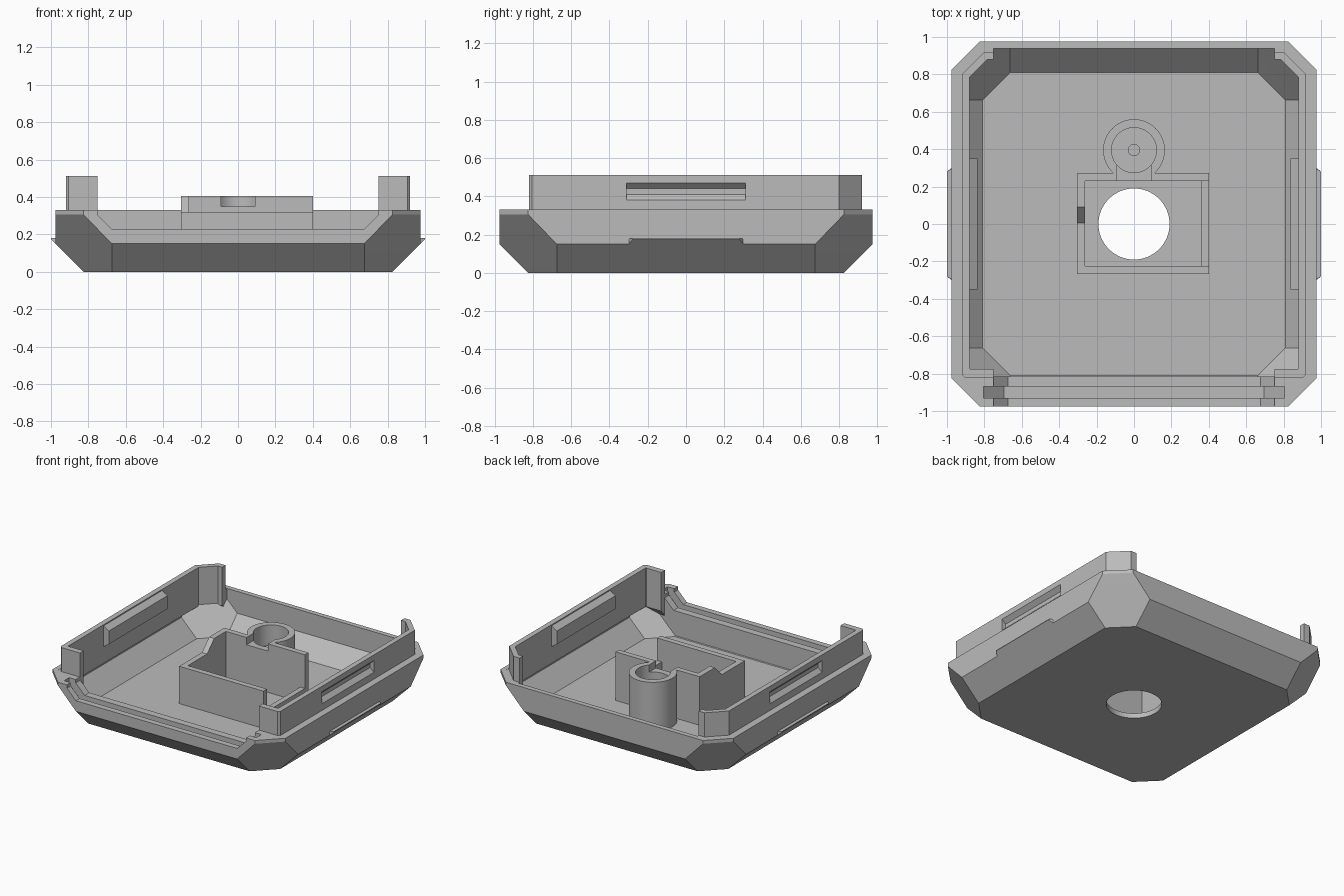
import bpy, bmesh, math
from mathutils import Vector

cube = bpy.data.objects.get("Cube")
if cube:
    bpy.data.objects.remove(cube, do_unlink=True)

grey = bpy.data.materials.new("plain_grey")
grey.use_nodes = True
COLOUR = (0.5, 0.5, 0.5, 1)
grey.diffuse_color = COLOUR
grey.node_tree.nodes["Principled BSDF"].inputs["Base Color"].default_value = COLOUR


def finish(name, bm):
    bmesh.ops.recalc_face_normals(bm, faces=bm.faces)
    mesh = bpy.data.meshes.new(name)
    bm.to_mesh(mesh)
    bm.free()
    mesh.materials.append(grey)
    obj = bpy.data.objects.new(name, mesh)
    bpy.context.collection.objects.link(obj)
    return obj


def loft(name, rings):
    """Closed solid through matching rings of points."""
    bm = bmesh.new()
    loops = [[bm.verts.new(p) for p in ring] for ring in rings]
    n = len(loops[0])
    for low, high in zip(loops, loops[1:]):
        for i in range(n):
            j = (i + 1) % n
            bm.faces.new((low[i], low[j], high[j], high[i]))
    bm.faces.new(loops[0])
    bm.faces.new(loops[-1])
    return finish(name, bm)


def octagon(h, c, z):
    k = h - c
    return [(h, -k, z), (h, k, z), (k, h, z), (-k, h, z),
            (-h, k, z), (-h, -k, z), (-k, -h, z), (k, -h, z)]


def box(name, x0, x1, y0, y1, z0, z1):
    return loft(name, [[(x0, y0, z), (x1, y0, z), (x1, y1, z), (x0, y1, z)] for z in (z0, z1)])


def along_y(name, outline, y0, y1):
    return loft(name, [[(x, y, z) for x, z in outline] for y in (y0, y1)])


def cylinder(name, r, x, y, z0, z1):
    ring = [(x + r * math.cos(t * math.tau / 64), y + r * math.sin(t * math.tau / 64)) for t in range(64)]
    return loft(name, [[(a, b, z) for a, b in ring] for z in (z0, z1)])


def wall_strip(name, outer, inner, z_outer, z_inner, top):
    """Wall between two footprint paths, with a sloping underside."""
    bm = bmesh.new()
    rows = []
    for o, i in zip(outer, inner):
        pts = ((*o, z_outer), (*o, top), (*i, top), (*i, z_inner))
        rows.append([bm.verts.new(p) for p in pts])
    for a, b in zip(rows, rows[1:]):
        for k in range(4):
            m = (k + 1) % 4
            bm.faces.new((a[k], a[m], b[m], b[k]))
    bm.faces.new(rows[0])
    bm.faces.new(rows[-1])
    return finish(name, bm)


def apply(obj, mod):
    bpy.context.view_layer.objects.active = obj
    bpy.ops.object.modifier_apply(modifier=mod.name)


def combine(obj, other, operation="DIFFERENCE", keep=False):
    mod = obj.modifiers.new("bool", "BOOLEAN")
    mod.operation = operation
    mod.solver = "EXACT"
    mod.object = other
    apply(obj, mod)
    if not keep:
        bpy.data.objects.remove(other, do_unlink=True)


def mirror(obj):
    apply(obj, obj.modifiers.new("mirror", "MIRROR"))


def outer_body(name):
    return loft(name, [octagon(.825, .15, 0), octagon(.975, .3, .15),
                       octagon(.975, .15, .305), octagon(.975, .15, .33)])


# Tray shell with chamfered corners and a hollow inside
tray = outer_body("tray_shell")
limit = outer_body("limit")
combine(tray, loft("cavity", [octagon(.81, .148, .0375), octagon(.9375, .275, .165),
                              octagon(.9375, .128, .312), octagon(.9375, .128, .4)]))

# Thick front sill, kept within the body
sill = box("front_sill", -.96, .96, -1, -.815, .02, .33)
combine(sill, limit, "INTERSECT", keep=True)
combine(tray, sill, "UNION")

# Front opening and the panel groove inside it
opening = [(-.75, .4), (-.75, .305), (-.675, .23), (.675, .23), (.75, .305), (.75, .4)]
groove = [(-.805, .4), (-.805, .285), (-.695, .175), (.695, .175), (.805, .285), (.805, .4)]
combine(tray, along_y("cut_opening", opening, -1.1, -.79))
combine(tray, along_y("cut_groove", groove, -.93, -.87))

# Round floor hole
combine(tray, cylinder("cut_hole", .19, 0, 0, -.1, .1))

# Raised side lips with returns at both ends
lip_outer = [(.75, -.82), (.905, -.82), (.92, -.805), (.92, .8), (.8, .92), (.75, .92)]
lip_inner = [(.75, -.775), (.875, -.775), (.88, -.77), (.88, .785), (.785, .88), (.75, .88)]
base_outer = [(.75, -.82), (.95, -.82), (.95, -.805), (.95, .825), (.825, .95), (.75, .95)]
lip = wall_strip("side_lips", lip_outer, lip_inner, .3, .3, .512)
base = wall_strip("lip_bases", base_outer, lip_inner, .165, .22, .329)
combine(base, limit, "INTERSECT")

# Snap recess outside each lip, with its matching rib inside
recess = [(.93, .37), (.93, .48), (.89, .44), (.89, .41)]
combine(lip, along_y("cut_recess", recess, -.31, .31))
rib = along_y("snap_ribs", [(.882, .345), (.882, .505), (.837, .475), (.837, .375)], -.35, .35)

# Small finger catch on each side
catch = loft("finger_catches", [
    [(.97, y, .145), (.975, y, .15), (.975, y, .18), (.97, y, .18)] if end else
    [(.97, y, .145), (.975, y, .15), (1, y, .175), (1, y, .18), (.97, y, .18)]
    for y, end in ((-.28, False), (.28, False))])
for v in catch.data.vertices:
    if v.co.x < .98:
        v.co.y *= 1.07
for part in (lip, base, rib, catch):
    mirror(part)

# Open compartment in the middle
FLOOR = .03
back = box("compartment_back_wall", -.305, .4, .23, .272, FLOOR, .405)
box("compartment_front_wall", -.305, .4, -.268, -.225, FLOOR, .32)
box("compartment_low_wall", .36, .4, -.225, .23, FLOOR, .15)
side = [(-.225, FLOOR), (.23, FLOOR), (.23, .405), (.09, .405), (.005, .32), (-.225, .32)]
loft("compartment_side_wall", [[(x, y, z) for y, z in side] for x in (-.305, -.262)])

# Round post with a blind pocket, joined to the back wall by a short neck
post = cylinder("round_post", .165, 0, .395, FLOOR, .405)
combine(post, box("neck", -.09, .09, .25, .3, FLOOR, .405), "UNION")
combine(back, post, "UNION")
combine(back, cylinder("cut_pocket", .12, 0, .395, .25, .5))
combine(back, cylinder("cut_pin_hole", .03, 0, .395, .1, .5))
combine(back, box("cut_neck", -.09, .09, .2, .34, .35, .5))

# Smooth round surfaces, keep edges sharp
for obj in (tray, back):
    bpy.ops.object.select_all(action="DESELECT")
    obj.select_set(True)
    bpy.context.view_layer.objects.active = obj
    bpy.ops.object.shade_smooth_by_angle(angle=math.radians(25))
